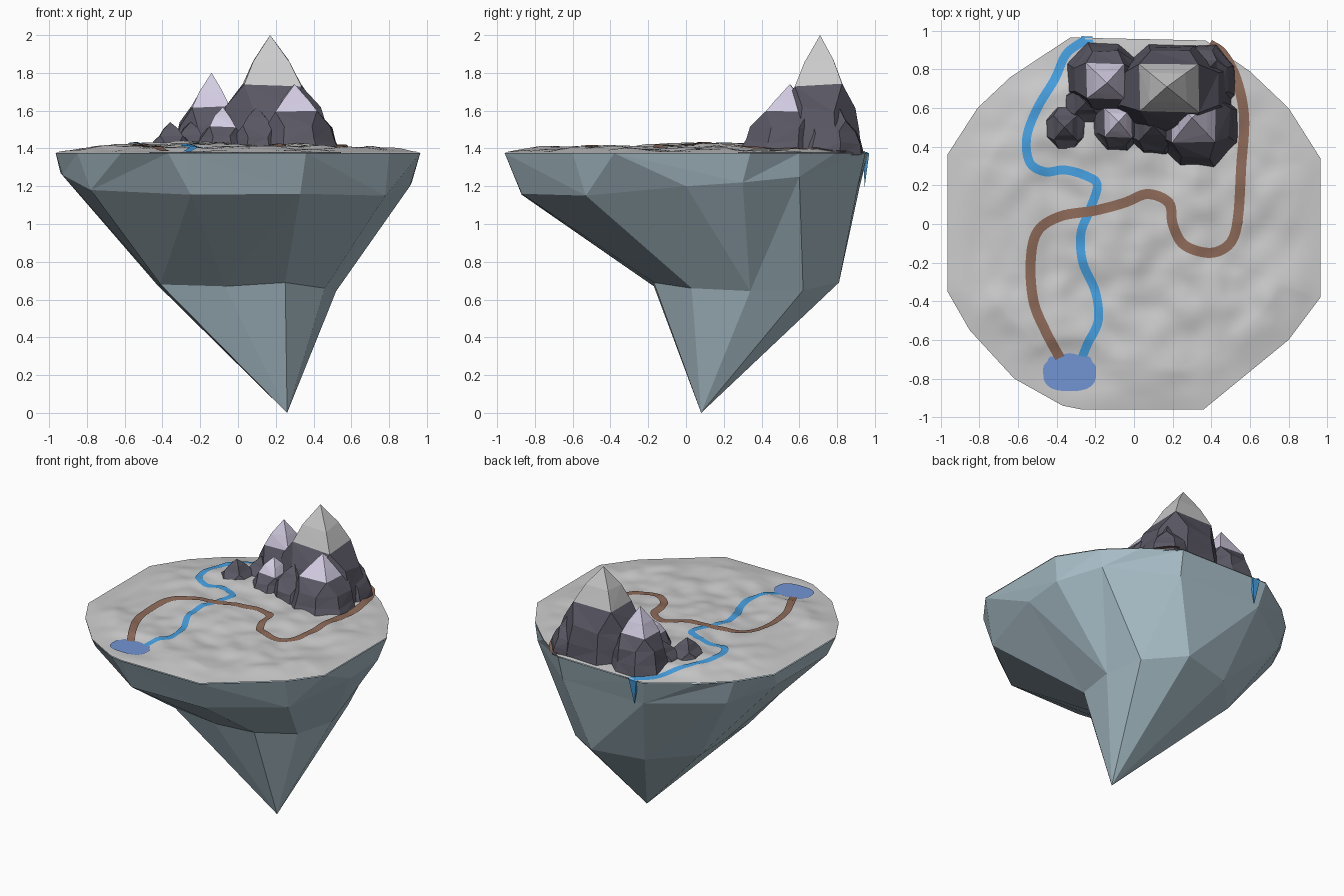
import bpy, bmesh, math, random
from mathutils import Vector, noise

if "Cube" in bpy.data.objects:
    bpy.data.objects.remove(bpy.data.objects["Cube"])

random.seed(4)
TOP = 1.375


def mat(name, rgb):
    m = bpy.data.materials.new(name)
    m.diffuse_color = (*rgb, 1)
    m.use_nodes = True
    m.node_tree.nodes["Principled BSDF"].inputs["Base Color"].default_value = m.diffuse_color
    return m


ROCK = mat("rock", (.39, .51, .57))
WATER = mat("river_blue", (.06, .35, .75))
LAKE = mat("lake_blue", (.17, .3, .65))
DIRT = mat("dirt", (.27, .145, .1))
STONE = mat("dark_stone", (.1, .095, .125))
SNOW = mat("snow", (.66, .61, .77))
GREY_SNOW = mat("grey_snow", (.72, .72, .7))


def make(name, verts, faces, mats=(), smooth=False):
    me = bpy.data.meshes.new(name)
    me.from_pydata([tuple(v) for v in verts], [], faces)
    for m in mats:
        me.materials.append(m)
    bm = bmesh.new()
    bm.from_mesh(me)
    bmesh.ops.recalc_face_normals(bm, faces=bm.faces)
    bm.to_mesh(me)
    bm.free()
    me.polygons.foreach_set("use_smooth", [smooth] * len(me.polygons))
    ob = bpy.data.objects.new(name, me)
    bpy.context.collection.objects.link(ob)
    return ob


def loft(rings, tip):
    """Triangulated skin through rings of any point count, closed at a tip."""
    verts, faces, loops = [], [], []
    for ring in rings:
        cx = sum(p[0] for p in ring) / len(ring)
        cy = sum(p[1] for p in ring) / len(ring)
        pts = sorted((math.atan2(p[1] - cy, p[0] - cx), p) for p in ring)
        loops.append((len(verts), [a for a, _ in pts]))
        verts += [p for _, p in pts]
    for (s, a), (u, b) in zip(loops, loops[1:]):
        n, m, i, j = len(a), len(b), 0, 0
        while i < n or j < m:
            na = a[i + 1] if i + 1 < n else a[0] + math.tau
            nb = b[j + 1] if j + 1 < m else b[0] + math.tau
            if j >= m or (i < n and na <= nb):
                faces.append((s + i % n, s + (i + 1) % n, u + j % m))
                i += 1
            else:
                faces.append((s + i % n, u + (j + 1) % m, u + j % m))
                j += 1
    s, a = loops[-1]
    faces += [(s + k, s + (k + 1) % len(a), len(verts)) for k in range(len(a))]
    return verts + [tip], faces


# Floating rock: rim, shoulder, waist, then the bottom point
outline = [(-.27, -.96), (.36, -.96), (.8, -.6), (.965, -.38), (.965, .34), (.8, .6),
           (.6, .79), (.37, .95), (-.33, .965), (-.64, .76), (-.81, .6), (-.965, .36),
           (-.965, -.35), (-.85, -.55), (-.62, -.8), (-.37, -.94)]
shoulder = [(-.25, -.87, 1.155), (.33, -.87, 1.16), (.78, -.53, 1.15), (.91, 0, 1.2),
            (.92, .3, 1.22), (.78, .6, 1.25), (.36, .91, 1.2), (-.3, .92, 1.2),
            (-.75, .6, 1.2), (-.94, .3, 1.27), (-.93, -.3, 1.26), (-.78, -.53, 1.18)]
waist = [(-.07, -.17, .67), (.25, -.17, .69), (.46, .03, .66), (.52, .34, .645),
         (.46, .62, .65), (.2, .81, .69), (-.17, .72, .68), (-.43, .45, .68),
         (-.42, .12, .68), (-.41, -.14, .68)]
v, f = loft([[(x, y, TOP) for x, y in outline], shoulder, waist], (.26, .08, 0))
make("island_rock", v, f, [ROCK])


# Ground height: gentle bumps fading out at the rim and around the lake
def ground(x, y):
    edge = 9
    for (ax, ay), (bx, by) in zip(outline, outline[1:] + outline[:1]):
        edge = min(edge, ((bx - ax) * (y - ay) - (by - ay) * (x - ax)) / math.hypot(bx - ax, by - ay))
    fade = min(1, max(0, edge) / .2)
    lake = min(1, max(0, math.hypot((x + .33) / .14, (y + .77) / .1) - .8))
    h = .024 + .024 * noise.noise(Vector((x * 3, y * 3, 1.7))) \
        + .016 * noise.noise(Vector((x * 8, y * 8, 5.2))) \
        + .03 * math.exp(-((x + .2) ** 2 + (y - .25) ** 2) / .15)
    return TOP + .004 + fade * lake * max(h, 0)


# Ground surface: concentric copies of the outline
border = []
for (ax, ay), (bx, by) in zip(outline, outline[1:] + outline[:1]):
    border += [(ax + (bx - ax) * k / 10, ay + (by - ay) * k / 10) for k in range(10)]
N, R = len(border), 56
verts = [(0, 0, ground(0, 0))]
for r in range(1, R + 1):
    verts += [(x * r / R, y * r / R, ground(x * r / R, y * r / R)) for x, y in border]
faces = [(0, 1 + k, 1 + (k + 1) % N) for k in range(N)]
for r in range(R - 1):
    a, b = 1 + r * N, 1 + (r + 1) * N
    faces += [(a + k, b + k, b + (k + 1) % N, a + (k + 1) % N) for k in range(N)]
make("ground", verts, faces, smooth=True)


# Ribbons draped over the ground along a smooth path
def ribbon(name, pts, width, lift, material):
    p = [Vector(q) for q in pts]
    p = [2 * p[0] - p[1]] + p + [2 * p[-1] - p[-2]]
    path = []
    for a, b, c, d in zip(p, p[1:], p[2:], p[3:]):
        for k in range(8):
            t = k / 8
            path.append(.5 * (2 * b + (c - a) * t + (2 * a - 5 * b + 4 * c - d) * t * t
                              + (3 * b - a - 3 * c + d) * t ** 3))
    path.append(p[-2])
    verts, faces = [], []
    for i, q in enumerate(path):
        d = (path[min(i + 1, len(path) - 1)] - path[max(i - 1, 0)]).normalized()
        side = Vector((-d.y, d.x)) * width / 2
        for s in (-1, -.5, 0, .5, 1):
            w = q + side * s
            verts.append((w.x, w.y, ground(w.x, w.y) + lift))
    for i in range(len(path) - 1):
        faces += [(i * 5 + k, i * 5 + k + 1, i * 5 + k + 6, i * 5 + k + 5) for k in range(4)]
    make(name, verts, faces, [material], True)


ribbon("river", [(-.25, .955), (-.35, .88), (-.41, .75), (-.5, .6), (-.555, .45), (-.54, .32),
                 (-.46, .27), (-.36, .28), (-.25, .25), (-.19, .2), (-.23, .07), (-.275, -.05),
                 (-.265, -.2), (-.2, -.35), (-.185, -.5), (-.24, -.62), (-.28, -.72)],
       .046, .004, WATER)
ribbon("road", [(.39, .93), (.46, .88), (.53, .75), (.57, .55), (.555, .3), (.54, .05),
                (.51, -.08), (.44, -.14), (.35, -.145), (.25, -.1), (.2, 0), (.18, .11),
                (.07, .155), (-.05, .11), (-.2, .07), (-.38, .04), (-.5, -.04), (-.535, -.2),
                (-.52, -.4), (-.46, -.55), (-.38, -.7)], .052, .007, DIRT)

# Waterfall: tapering wedge over the back rim
make("waterfall", [(-.28, .94, 1.385), (-.21, .94, 1.385), (-.215, .97, 1.375), (-.275, .97, 1.375),
                   (-.245, .945, 1.19)],
     [(0, 1, 2, 3), (0, 1, 4), (1, 2, 4), (2, 3, 4), (3, 0, 4)], [WATER])

# Lake: flat wavy-edged disc
verts = []
for k in range(48):
    a = math.tau * k / 48
    c, s = math.cos(a), math.sin(a)
    w = 1 + .07 * math.sin(9 * a) * max(0, s)
    verts.append((-.333 + .137 * w * math.copysign(abs(c) ** .75, c),
                  -.77 + .095 * w * math.copysign(abs(s) ** .75, s), TOP + .012))
make("lake", verts, [tuple(range(48))], [LAKE])


# Mountains: faceted squarish cones with a snow-covered tip
def mountain(name, summit, base, radii, snow=None, snow_from=.63):
    rings, height = [], summit[2] - 1.365
    for t, r in ((0, 1), (.2, .91), (.38, .8), (.6, .58), (.79, .36)):
        ring = []
        for k in range(8):
            a = math.tau * (k + .5 * (t < .5)) / 8
            if t > .5 and k % 2 == 0:
                continue  # four-sided tip
            j = r * random.uniform(.95, 1.05)
            sq = 1.2 if t > .5 else 1.06
            m = t ** .8
            ring.append((base[0] + (summit[0] - base[0]) * m + radii[0] * j * sq * math.cos(a),
                         base[1] + (summit[1] - base[1]) * m + radii[1] * j * sq * math.sin(a),
                         1.365 + height * (t + (random.uniform(-.03, .03) if t else 0))))
        rings.append(ring)
    v, f = loft(rings, summit)
    ob = make(name, v, f, [STONE] + ([snow] if snow else []))
    if snow:
        for poly in ob.data.polygons:
            if poly.center.z > 1.365 + height * snow_from:
                poly.material_index = 1


mountain("main_peak", (.17, .71, 2.0), (.2, .69), (.31, .25), GREY_SNOW)
mountain("left_peak", (-.14, .73, 1.8), (-.16, .76), (.2, .185), SNOW)
mountain("right_peak", (.3, .55, 1.74), (.33, .5), (.225, .225), SNOW)
mountain("middle_peak", (-.08, .53, 1.62), (-.09, .51), (.14, .15), SNOW)
mountain("small_peak", (-.36, .5, 1.54), (-.345, .49), (.125, .13))
mountain("back_foothill", (.34, .76, 1.68), (.36, .74), (.17, .19))
mountain("front_foothill", (.1, .51, 1.62), (.11, .51), (.16, .165))
mountain("left_foothill", (-.25, .63, 1.54), (-.25, .62), (.12, .12))
